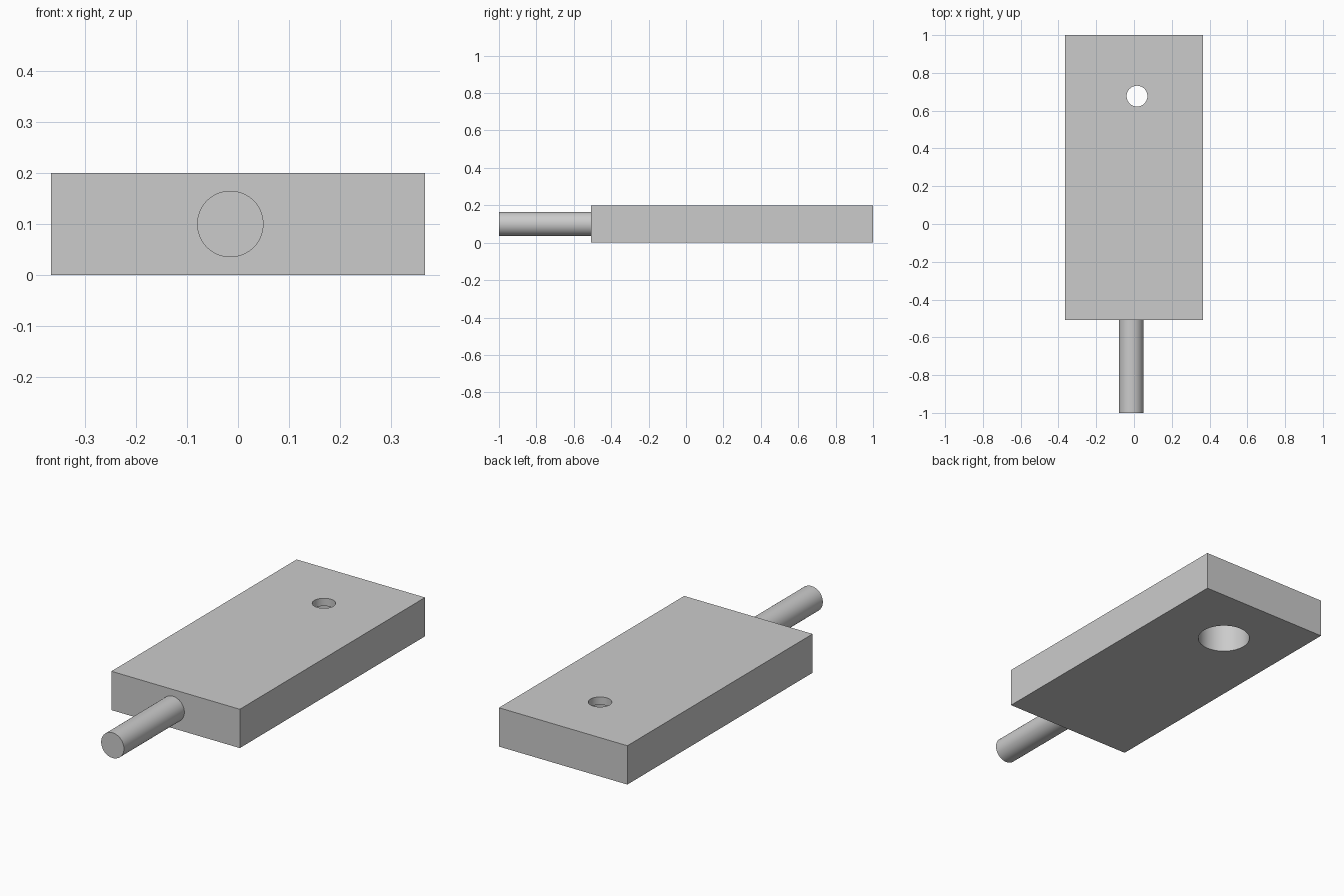
import bpy
import math

cube = bpy.data.objects.get("Cube")
if cube:
    bpy.data.objects.remove(cube, do_unlink=True)

GREY = (0.6, 0.6, 0.6, 1.0)
mat = bpy.data.materials.new("plain grey")
mat.use_nodes = True
mat.diffuse_color = GREY
mat.node_tree.nodes["Principled BSDF"].inputs["Base Color"].default_value = GREY


def cylinder(name, radius, depth, location, rotation=(0, 0, 0)):
    bpy.ops.mesh.primitive_cylinder_add(vertices=64, radius=radius, depth=depth,
                                        location=location, rotation=rotation)
    obj = bpy.context.object
    obj.name = name
    obj.data.materials.append(mat)
    return obj


def smooth(obj):
    bpy.ops.object.select_all(action='DESELECT')
    obj.select_set(True)
    bpy.context.view_layer.objects.active = obj
    bpy.ops.object.shade_smooth_by_angle(angle=math.radians(30))


# Flat rectangular body
WIDTH, HEIGHT, FRONT, BACK = 0.732, 0.2, -0.508, 1.0
bpy.ops.mesh.primitive_cube_add(size=1, location=(0, (FRONT + BACK) / 2, HEIGHT / 2))
body = bpy.context.object
body.name = "body"
body.scale = (WIDTH, BACK - FRONT, HEIGHT)
bpy.ops.object.transform_apply(location=False, rotation=False, scale=True)
body.data.materials.append(mat)

# Small hole through the top, opening into a wide bore from below
LIP = 0.04
bore_top = HEIGHT - LIP
cutters = [
    cylinder("bore_cutter", 0.126, bore_top + 0.1, (-0.015, 0.672, (bore_top - 0.1) / 2)),
    cylinder("hole_cutter", 0.055, 0.3, (0.016, 0.677, 0.2)),
]
for cutter in cutters:
    mod = body.modifiers.new(cutter.name, 'BOOLEAN')
    mod.operation = 'DIFFERENCE'
    mod.solver = 'EXACT'
    mod.object = cutter
    cutter.hide_render = True
    bpy.context.view_layer.objects.active = body
    bpy.ops.object.modifier_apply(modifier=mod.name)
    bpy.data.objects.remove(cutter, do_unlink=True)
smooth(body)

# Round rod sticking out of the front
ROD_END = -1.0
rod = cylinder("rod", 0.065, FRONT - ROD_END + 0.01,
               (-0.015, (ROD_END + FRONT + 0.01) / 2, HEIGHT / 2),
               (math.pi / 2, 0, 0))
smooth(rod)
